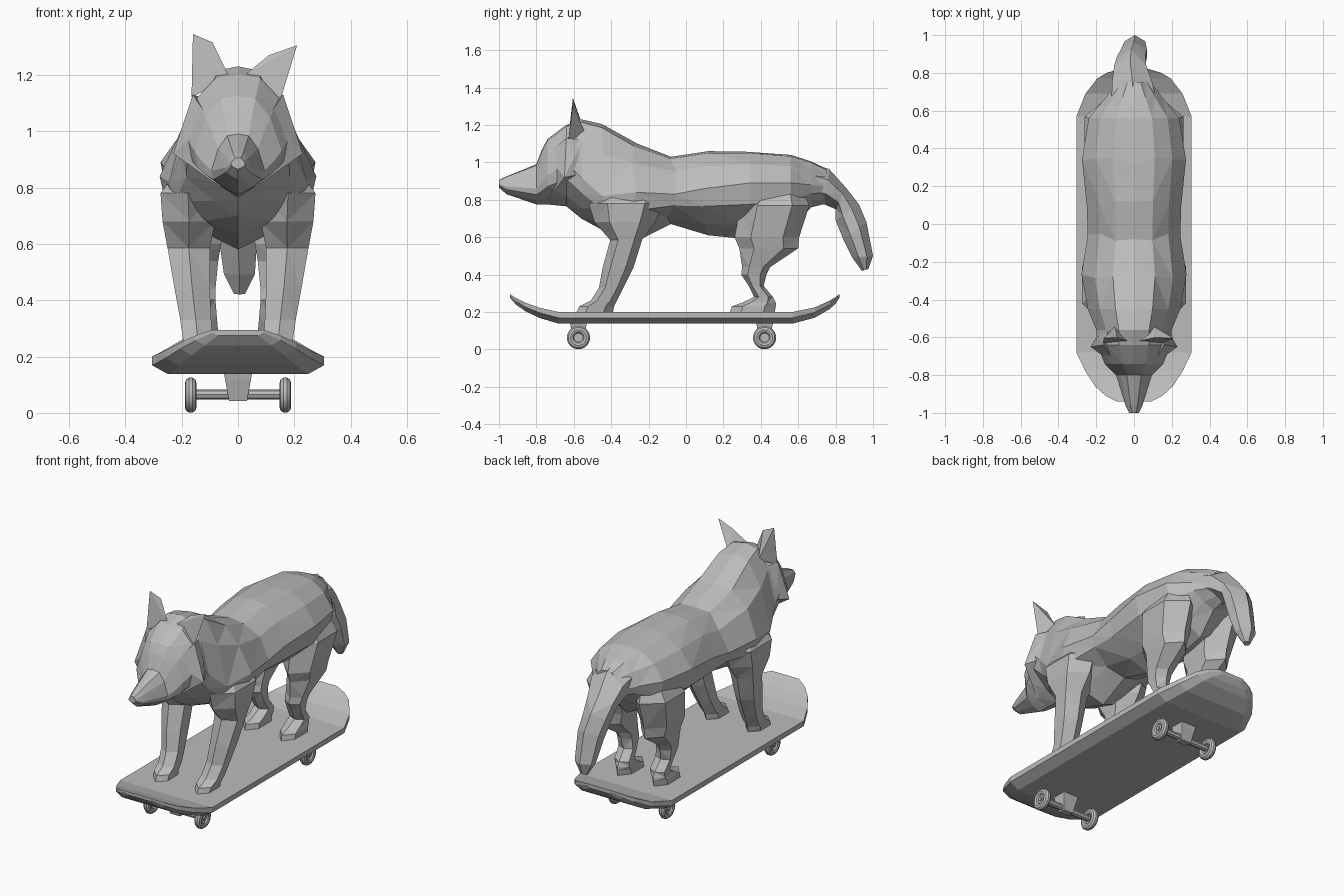
import bpy, bmesh, random
from math import pi
from mathutils import Matrix

random.seed(4)
cube = bpy.data.objects.get("Cube")
if cube:
    bpy.data.objects.remove(cube)

GREY = (0.5, 0.5, 0.5, 1)
grey = bpy.data.materials.new("plain grey")
grey.use_nodes = True
grey.diffuse_color = GREY
grey.node_tree.nodes["Principled BSDF"].inputs["Base Color"].default_value = GREY


def finish(name, bm, mirror=False, smooth=False):
    """Turn a bmesh into a named grey object."""
    bmesh.ops.recalc_face_normals(bm, faces=bm.faces[:])
    mesh = bpy.data.meshes.new(name)
    bm.to_mesh(mesh)
    bm.free()
    mesh.materials.append(grey)
    ob = bpy.data.objects.new(name, mesh)
    bpy.context.scene.collection.objects.link(ob)
    if mirror:
        ob.modifiers.new("Mirror", 'MIRROR').use_mirror_merge = False
    for p in mesh.polygons:
        p.use_smooth = smooth
    return ob


def loft(name, rings, mirror=False, facets=True):
    """Skin a row of equal rings and cap both ends."""
    bm = bmesh.new()
    rows = [[bm.verts.new(p) for p in ring] for ring in rings]
    for a, b in zip(rows, rows[1:]):
        for i in range(len(a)):
            j = (i + 1) % len(a)
            bm.faces.new((a[i], a[j], b[j], b[i]))
    bm.faces.new(rows[0])
    bm.faces.new(rows[-1])
    if facets:
        bmesh.ops.triangulate(bm, faces=bm.faces[:], quad_method='SHORT_EDGE')
    return finish(name, bm, mirror)


def hull(name, points, mirror=False):
    """Convex solid around a few points."""
    bm = bmesh.new()
    for p in points:
        bm.verts.new(p)
    bmesh.ops.convex_hull(bm, input=bm.verts[:])
    return finish(name, bm, mirror)


# Body and head: one skin from nose to rump
SHAPE = [(0, 1), (.4, .95), (.74, .6), (1, 0), (.92, -.38), (.45, -.76), (0, -1)]


def body_ring(y, top, mid, bottom, w):
    half = []
    for fx, fz in SHAPE:
        z = mid + fz * ((top - mid) if fz > 0 else (mid - bottom))
        shift = random.uniform(-.035, .035) if abs(y) < .4 and fx else 0
        half.append((fx * w, y + shift, z))
    return half + [(-x, y, z) for x, y, z in half[-2:0:-1]]


loft("body", [body_ring(*s) for s in (
    (-1.0, .905, .885, .865, .025),
    (-.96, .925, .87, .83, .045),
    (-.80, .99, .86, .775, .095),
    (-.77, 1.07, .89, .775, .125),
    (-.74, 1.125, .93, .775, .155),
    (-.64, 1.20, 1.0, .765, .195),
    (-.56, 1.23, .92, .70, .20),
    (-.45, 1.205, .82, .64, .245),
    (-.26, 1.10, .84, .58, .278),
    (-.08, 1.03, .83, .67, .245),
    (.12, 1.06, .86, .61, .25),
    (.32, 1.057, .89, .59, .275),
    (.56, 1.04, .89, .64, .24),
    (.67, 1.005, .88, .76, .15),
    (.75, .965, .87, .78, .09))])

# Cheek fur: a broad wedge running from under the ear to the jaw
hull("cheek_fur", [(.16, -.64, 1.13), (.23, -.65, .92), (.10, -.745, 1.04),
                   (.06, -.74, .80), (.14, -.5, .95), (.13, -.54, 1.12),
                   (.19, -.6, 1.02)], mirror=True)

# Ears, slightly uneven
hull("right_ear", [(-.16, -.605, 1.345), (-.09, -.6, 1.315), (-.03, -.62, 1.19),
                   (-.165, -.63, 1.12), (-.1, -.54, 1.16)])
hull("left_ear", [(.21, -.605, 1.305), (.11, -.6, 1.27), (.025, -.62, 1.2),
                  (.15, -.63, 1.11), (.1, -.54, 1.16)])


# Legs: six-sided rings stacked by height
def leg_ring(z, y0, y1, x0, x1):
    cx, cy, rx, ry = (x0 + x1) / 2, (y0 + y1) / 2, (x1 - x0) / 2, (y1 - y0) / 2
    corners = [(0, -1), (1, -.5), (1, .5), (0, 1), (-1, .5), (-1, -.5)]
    return [(cx + rx * a, cy + ry * b, z) for a, b in corners]


loft("front_legs", [leg_ring(*s) for s in (
    (.88, -.42, -.2, .10, .2),
    (.78, -.52, -.12, .08, .275),
    (.68, -.49, -.165, .08, .268),
    (.585, -.405, -.235, .10, .25),
    (.44, -.445, -.28, .10, .225),
    (.33, -.465, -.335, .095, .205),
    (.26, -.51, -.37, .09, .195),
    (.23, -.57, -.385, .09, .19),
    (.20, -.585, -.39, .09, .185))], mirror=True)
loft("hind_legs", [leg_ring(*s) for s in (
    (.90, .40, .60, .08, .19),
    (.77, .29, .66, .04, .262),
    (.60, .26, .605, .06, .235),
    (.54, .285, .60, .07, .22),
    (.44, .30, .45, .08, .19),
    (.40, .295, .43, .08, .18),
    (.34, .335, .415, .075, .17),
    (.28, .365, .465, .07, .165),
    (.25, .30, .48, .07, .165),
    (.23, .245, .48, .07, .17),
    (.20, .235, .475, .07, .17))], mirror=True)


# Tail: rings between an outer and an inner edge
def tail_ring(y0, z0, y1, z1, w, x):
    spots = [(0, 0), (1, .3), (1, .7), (0, 1), (-1, .7), (-1, .3)]
    return [(x + a * w, y0 + (y1 - y0) * t, z0 + (z1 - z0) * t) for a, t in spots]


loft("tail", [tail_ring(*s) for s in (
    (.64, 1.0, .66, .79, .12, 0),
    (.765, .965, .74, .775, .105, -.01),
    (.855, .865, .80, .75, .085, -.02),
    (.925, .775, .80, .69, .075, -.015),
    (.965, .68, .84, .59, .068, 0),
    (1.0, .50, .89, .49, .055, .005),
    (.975, .43, .94, .42, .02, .005))])


# Deck with upturned ends and a chamfered underside
def deck_ring(y, w, z, thick):
    half = [(w, z), (w, z - thick / 2), (w - thick * .9, z - thick)]
    return [(x, y, h) for x, h in half] + [(-x, y, h) for x, h in half[::-1]]


loft("deck", [deck_ring(*s) for s in (
    (-.94, .09, .295, .02),
    (-.91, .15, .275, .035),
    (-.86, .205, .25, .045),
    (-.78, .257, .222, .055),
    (-.68, .305, .20, .062),
    (.57, .305, .20, .062),
    (.69, .257, .225, .055),
    (.77, .195, .262, .045),
    (.80, .145, .28, .035),
    (.82, .08, .295, .02))], facets=False)


# Trucks and wheels
def round_bar(bm, r1, r2, x, length, y, z, sides=12):
    turn = Matrix.Translation((x, y, z)) @ Matrix.Rotation(pi / 2, 4, 'Y')
    bmesh.ops.create_cone(bm, cap_ends=True, segments=sides, radius1=r1,
                          radius2=r2, depth=length, matrix=turn)


def wheel(name, x, y, z):
    bm = bmesh.new()
    sides, steps, tube = 24, 10, .021
    tyre = []
    for k in range(sides):
        spin = Matrix.Rotation(2 * pi * k / sides, 3, 'X')
        row = []
        for i in range(steps):
            c, s = Matrix.Rotation(2 * pi * i / steps, 2).col[0]
            p = spin.col[2] * (.042 + s * tube)
            row.append(bm.verts.new((x + c * tube, y + p.y, z + p.z)))
        tyre.append(row)
    for k in range(sides):
        a, b = tyre[k], tyre[(k + 1) % sides]
        for i in range(steps):
            j = (i + 1) % steps
            bm.faces.new((a[i], a[j], b[j], b[i]))
    round_bar(bm, .03, .03, x, .018, y, z)
    ob = finish(name, bm, smooth=True)
    bpy.ops.object.select_all(action='DESELECT')
    bpy.context.view_layer.objects.active = ob
    ob.select_set(True)
    bpy.ops.object.shade_smooth_by_angle()


for end, y in (("front", -.575), ("rear", .42)):
    hull(end + "_truck", [(sx * w, y + sy * d, z) for sx in (-1, 1) for sy in (-1, 1)
                          for w, d, z in ((.05, .045, .142), (.042, .04, .115), (.032, .02, .042))])
    axle = bmesh.new()
    for side in (-1, 1):
        round_bar(axle, .018, .018, side * .085, .15, y, .065, 8)
        round_bar(axle, .012, .012, side * .165, .04, y, .063, 8)
    finish(end + "_axle", axle)
    for side, x in (("left", .168), ("right", -.168)):
        wheel(f"{end}_{side}_wheel", x, y, .063)
